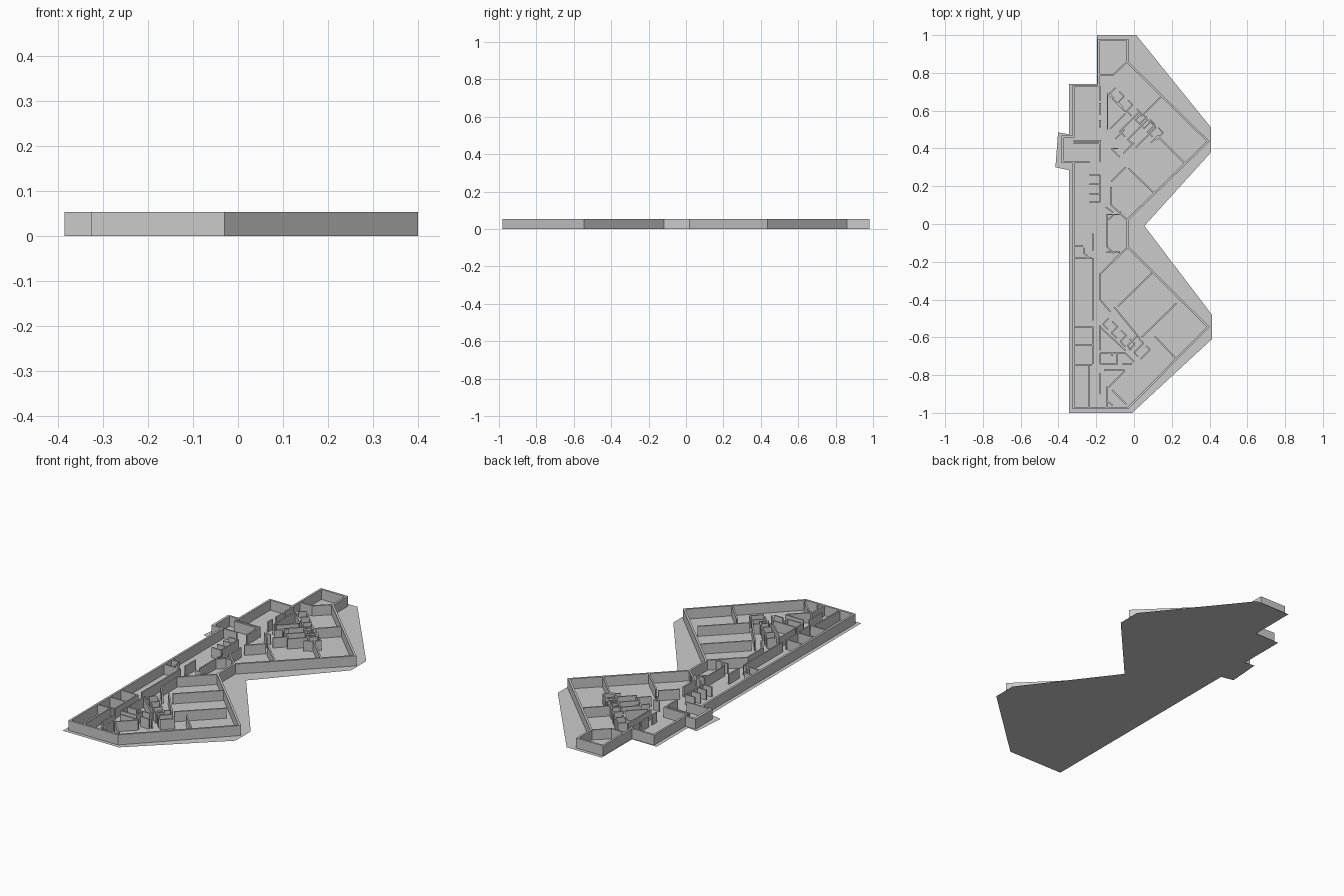
import bpy, bmesh
from mathutils import Vector

if "Cube" in bpy.data.objects:
    bpy.data.objects.remove(bpy.data.objects["Cube"])

HEIGHT = 0.054


def finish(name, bm):
    bmesh.ops.recalc_face_normals(bm, faces=bm.faces)
    mesh = bpy.data.meshes.new(name)
    bm.to_mesh(mesh)
    bm.free()
    obj = bpy.data.objects.new(name, mesh)
    bpy.context.collection.objects.link(obj)
    return obj


def offset(pts, d, closed):
    """Mitred parallel copy of a path, d to its left."""
    P = [Vector(p) for p in pts]
    n, out = len(P), []
    for i, p in enumerate(P):
        dirs = []
        if closed or i > 0:
            dirs.append((p - P[i - 1]).normalized())
        if closed or i < n - 1:
            dirs.append((P[(i + 1) % n] - p).normalized())
        normals = [Vector((-v.y, v.x)) for v in dirs]
        m = sum(normals, Vector((0, 0))).normalized()
        out.append(p + m * d / max(m.dot(normals[0]), 0.3))
    return out


def add_wall(bm, pts, t=0.007, closed=False, inset=False):
    """Solid wall of thickness t along a path."""
    a = [Vector(p) for p in pts] if inset else offset(pts, -t / 2, closed)
    b = offset(pts, t if inset else t / 2, closed)
    rows = [[bm.verts.new((p.x, p.y, z)) for p in side]
            for side, z in ((a, 0), (a, HEIGHT), (b, HEIGHT), (b, 0))]
    n = len(pts)
    for i in range(n if closed else n - 1):
        j = (i + 1) % n
        for k in range(4):
            r, s = rows[k], rows[(k + 1) % 4]
            bm.faces.new((r[i], r[j], s[j], s[i]))
    if not closed:
        bm.faces.new([r[0] for r in rows])
        bm.faces.new([r[-1] for r in reversed(rows)])


def walls(name, paths, **kw):
    bm = bmesh.new()
    for p in paths:
        add_wall(bm, p, **kw)
    return finish(name, bm)


# ground slab: a single flat sheet
bm = bmesh.new()
bm.faces.new([bm.verts.new((x, y, 0)) for x, y in [
    (-.345, -1), (-.01, -1), (.412, -.61), (.412, -.48), (.055, -.01),
    (.408, .38), (.408, .51), (.012, 1), (-.197, 1), (-.197, .742),
    (-.345, .742), (-.345, .475), (-.402, .485), (-.416, .3), (-.345, .285)]])
finish("floor_slab", bm)

# outer shell with entrance bay on the left
walls("outer_walls", [[
    (-.325, -.98), (-.03, -.98), (.4, -.545), (-.03, -.118), (-.03, .02),
    (.4, .437), (-.03, .86), (-.03, .98), (-.192, .98), (-.192, .735),
    (-.325, .735), (-.325, .468), (-.385, .468), (-.385, .322), (-.325, .322)]],
    t=0.011, closed=True, inset=True)

# entrance and corridor partitions
walls("entrance_partitions", [
    [(-.32, .44), (-.18, .44), (-.18, .33)], [(-.32, .427), (-.18, .427)],
    [(-.32, .327), (-.235, .327)], [(-.375, .46), (-.375, .33)],
    [(-.18, .73), (-.18, .655)], [(-.18, .64), (-.18, .58)],
    [(-.18, .55), (-.18, .51)]], t=0.008)

# row of cubicles off the corridor
walls("cubicles", [[(-.235, y), (-.18, y)] for y in (.26, .21, .16, .115)]
      + [[(-.18, .26), (-.18, .115)]])

# upper wing classrooms
walls("upper_wing_rooms", [
    [(-.185, .79), (-.11, .79), (-.035, .86)],
    [(.15, .68), (.04, .57)], [(.27, .32), (.13, .46)],
    [(.11, .16), (-.03, .295)], [(-.045, .3), (-.12, .225)],
    [(-.12, .195), (-.12, .1), (-.035, .02)]], t=0.008)

# upper wing core: triangular room
walls("upper_core", [
    [(-.12, .67), (-.14, .69), (-.14, .5)], [(-.125, .505), (-.045, .585)],
    [(-.115, .665), (-.045, .595)]])


def diagonal_cells(name, x, y, count, step, depth, door=0.3):
    """Cells running down to the right, with doorways in the front wall."""
    s = 0.7071
    u, v = Vector((s, -s)), Vector((s, s))
    o, paths = Vector((x, y)), []
    for i in range(count + 1):
        q = o + u * i * step
        paths.append([q, q + v * depth])
        if i < count:
            paths.append([q, q + u * step * (1 - door)])
            paths.append([q + v * depth + u * step * door,
                          q + v * depth + u * step])
    return walls(name, paths)


diagonal_cells("upper_cells_a", -.13, .69, 4, .065, .045, .45)
diagonal_cells("upper_cells_b", -.075, .49, 2, .06, .15, .35)
diagonal_cells("upper_cells_c", .03, .53, 2, .06, .055, .4)
walls("upper_cell_fronts", [
    [(-.12, .4), (-.075, .355)], [(-.12, .4), (-.085, .4)],
    [(-.055, .375), (0, .43)], [(.09, .43), (.13, .47)], [(-.1, .45), (-.05, .5)]])

# middle link rooms
walls("link_rooms", [
    [(-.145, .05), (-.145, -.12)], [(-.145, .05), (-.075, .05), (-.075, .07)],
    [(-.15, .09), (-.11, .06)], [(-.145, -.15), (-.075, -.15)],
    [(-.07, -.155), (-.11, -.19)], [(-.145, .015), (-.105, .05)],
    [(-.145, -.12), (-.105, -.155)]])

# lower wing classrooms
walls("lower_wing_rooms", [
    [(-.035, -.125), (-.18, -.265), (-.18, -.4), (-.125, -.465)],
    [(.095, -.26), (-.085, -.435)], [(.225, -.42), (.04, -.6)],
    [(-.105, -.44), (.03, -.605)], [(.22, -.71), (.11, -.595)],
    [(-.05, -.78), (-.135, -.865)], [(-.115, -.88), (-.04, -.955)],
    [(-.145, -.86), (-.145, -.97)], [(-.145, -.935), (-.115, -.96)]], t=0.008)

# lower wing core
walls("lower_core", [
    [(-.18, -.535), (-.18, -.67)], [(-.175, -.55), (-.045, -.67)],
    [(-.18, -.685), (-.045, -.685)], [(-.18, -.685), (-.18, -.74)],
    [(-.18, -.74), (-.085, -.74)], [(-.06, -.74), (-.01, -.74)],
    [(-.16, -.775), (-.05, -.775)], [(-.115, -.7), (-.115, -.685)],
    [(-.09, -.74), (-.09, -.685)], [(-.045, -.685), (.0, -.73)]])
diagonal_cells("lower_cells_a", -.165, -.53, 3, .065, .045, .4)
diagonal_cells("lower_cells_b", -.035, -.645, 2, .05, .07, .4)

# left strip: long corridor wall and dividing walls
walls("strip_corridor", [
    [(-.218, -.05), (-.218, -.14)], [(-.218, -.18), (-.218, -.51)],
    [(-.218, -.54), (-.218, -.74)], [(-.238, -.745), (-.238, -.97)],
    [(-.18, -.79), (-.18, -.9)]])
walls("strip_dividers", [[(-.32, y), (-.222, y)] for y in (-.178, -.545, -.64, -.745)]
      + [[(-.32, -.115), (-.27, -.115)], [(-.265, -.125), (-.265, -.155), (-.24, -.175)]])
